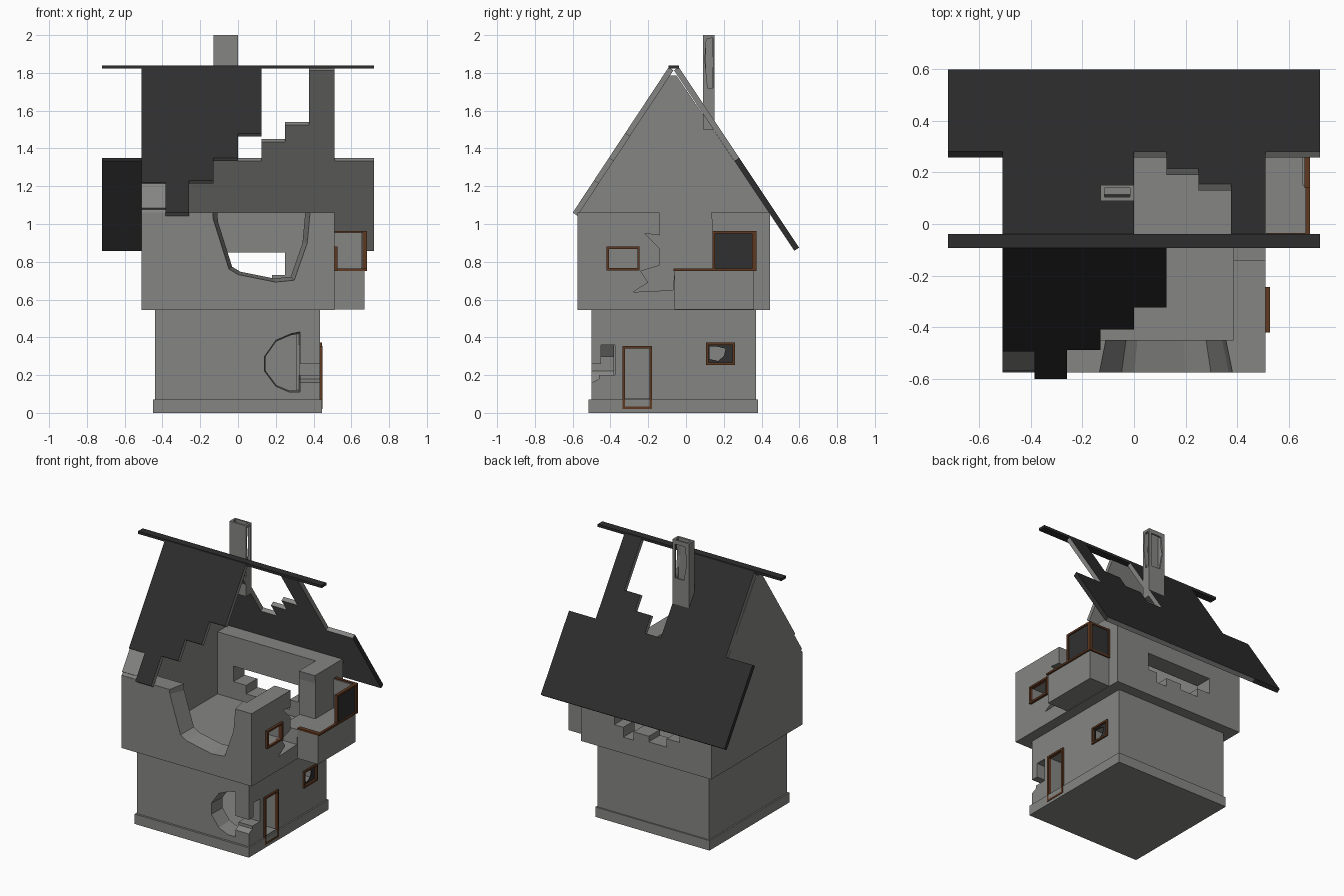
import bpy, bmesh
from mathutils import Vector


def material(name, rgb):
    m = bpy.data.materials.new(name)
    m.diffuse_color = (*rgb, 1)
    return m


STONE = material("grey stone", (0.235, 0.235, 0.23))
SLATE = material("dark slate", (0.027, 0.027, 0.027))
WOOD = material("brown wood", (0.11, 0.04, 0.015))
GLASS = material("dark glass", (0.03, 0.03, 0.03))


def loft(name, bottom, top, mat):
    """Solid between two matching 3D outlines."""
    bm = bmesh.new()
    a = [bm.verts.new(p) for p in bottom]
    b = [bm.verts.new(p) for p in top]
    bm.faces.new(a)
    bm.faces.new(b[::-1])
    for i in range(len(a)):
        j = (i + 1) % len(a)
        bm.faces.new((a[i], b[i], b[j], a[j]))
    bmesh.ops.recalc_face_normals(bm, faces=bm.faces)
    me = bpy.data.meshes.new(name)
    bm.to_mesh(me)
    bm.free()
    me.materials.append(mat)
    ob = bpy.data.objects.new(name, me)
    bpy.context.collection.objects.link(ob)
    return ob


def prism(name, pts, axis, lo, hi, mat=STONE, taper=1.0):
    """Outline extruded along an axis; taper scales the outline at hi."""
    c = sum((Vector(p) for p in pts), Vector((0, 0))) / len(pts)

    def place(p, d):
        return {'x': (d, p[0], p[1]), 'y': (p[0], d, p[1]), 'z': (p[0], p[1], d)}[axis]
    end = [c + (Vector(p) - c) * taper for p in pts]
    return loft(name, [place(p, lo) for p in pts], [place(p, hi) for p in end], mat)


def box(name, x, y, z, mat=STONE):
    return prism(name, [(x[0], y[0]), (x[1], y[0]), (x[1], y[1]), (x[0], y[1])], 'z', z[0], z[1], mat)


def cut(ob, cutters):
    """Subtract the cutters, then remove them."""
    for c in cutters:
        c.hide_render = True
        m = ob.modifiers.new("cut", 'BOOLEAN')
        m.operation, m.solver, m.object = 'DIFFERENCE', 'EXACT', c
    dg = bpy.context.evaluated_depsgraph_get()
    me = bpy.data.meshes.new_from_object(ob.evaluated_get(dg))
    ob.modifiers.clear()
    ob.data = me
    for c in cutters:
        bpy.data.objects.remove(c)
    return ob


def frame(name, axis, u, z, d, t=0.013):
    """Rectangular wooden frame facing along x or y."""
    def bar(part, uu, zz):
        if axis == 'x':
            box(name + part, d, uu, zz, WOOD)
        else:
            box(name + part, uu, d, zz, WOOD)
    bar("_bottom", u, (z[0], z[0] + t))
    bar("_top", u, (z[1] - t, z[1]))
    bar("_left", (u[0], u[0] + t), (z[0] + t, z[1] - t))
    bar("_right", (u[1] - t, u[1]), (z[0] + t, z[1] - t))


# Plinth and ground floor, with blasted front corner, door and window
box("plinth", (-0.45, 0.445), (-0.515, 0.38), (0, 0.07))
cut(box("ground_floor", (-0.44, 0.435), (-0.5, 0.37), (0.07, 0.545)), [
    box("room", (-0.32, 0.31), (-0.38, 0.25), (0.075, 0.5)),
    prism("breach", [(0.33, 0.43), (0.28, 0.42), (0.2, 0.385), (0.14, 0.3), (0.14, 0.22),
                     (0.2, 0.14), (0.27, 0.11), (0.33, 0.11)], 'y', -0.52, -0.36, taper=0.93),
    prism("corner", [(-0.52, 0.15), (-0.46, 0.18), (-0.46, 0.2), (-0.375, 0.2), (-0.375, 0.36),
                     (-0.45, 0.36), (-0.45, 0.26), (-0.52, 0.26)], 'x', 0.3, 0.46),
    box("doorway", (0.28, 0.5), (-0.323, -0.192), (0.076, 0.343)),
    box("window", (0.28, 0.5), (0.117, 0.248), (0.265, 0.36))])
frame("door_frame", 'x', (-0.335, -0.18), (0.02, 0.355), (0.425, 0.448))
frame("lower_window_frame", 'x', (0.105, 0.26), (0.253, 0.372), (0.425, 0.446))
cut(box("broken_pane", (0.425, 0.432), (0.117, 0.248), (0.265, 0.36), GLASS), [
    prism("pane_gap", [(0.125, 0.285), (0.17, 0.275), (0.2, 0.3), (0.21, 0.34), (0.17, 0.35),
                       (0.125, 0.352)], 'x', 0.4, 0.46)])

# Overhanging upper floor with broken front, right and back walls
cut(box("upper_floor", (-0.51, 0.51), (-0.575, 0.445), (0.545, 1.06)), [
    box("upper_room", (-0.385, 0.385), (-0.45, 0.32), (0.62, 1.2)),
    prism("front_breach", [(-0.14, 1.12), (-0.135, 1.03), (-0.05, 0.76), (0, 0.73), (0.2, 0.69),
                           (0.3, 0.7), (0.37, 0.9), (0.39, 1.12)], 'y', -0.59, -0.43, taper=0.87),
    prism("front_gap_top", [(-0.09, 1.15), (-0.08, 1.0), (0.32, 1.0), (0.34, 1.15)], 'y', -0.59, -0.43),
    prism("side_breach", [(-0.14, 1.15), (-0.14, 0.94), (-0.22, 0.95), (-0.14, 0.87), (-0.14, 0.78),
                          (-0.24, 0.75), (-0.2, 0.69), (-0.28, 0.64), (-0.07, 0.65), (-0.06, 0.75),
                          (0.14, 0.75), (0.14, 1.0), (0.12, 1.15)], 'x', 0.37, 0.53),
    prism("back_breach", [(-0.26, 0.85), (-0.26, 0.74), (-0.16, 0.74), (-0.16, 0.68), (-0.02, 0.68),
                          (-0.02, 0.72), (0.1, 0.72), (0.1, 0.66), (0.18, 0.66), (0.18, 0.73),
                          (0.25, 0.73), (0.25, 0.85)], 'y', 0.3, 0.47),
    box("upper_window", (0.37, 0.53), (-0.407, -0.258), (0.768, 0.867))])
frame("upper_window_frame", 'x', (-0.42, -0.245), (0.755, 0.88), (0.5, 0.527))

# Bay on the right side, with its remaining window corner
box("bay_base", (0.505, 0.67), (-0.06, 0.36), (0.547, 0.752))
box("bay_side_wall", (0.652, 0.668), (0.15, 0.36), (0.752, 0.955))
box("bay_back_wall", (0.51, 0.652), (0.342, 0.36), (0.752, 0.955))
box("bay_side_glass", (0.668, 0.673), (0.15, 0.36), (0.76, 0.95), GLASS)
box("bay_back_glass", (0.515, 0.668), (0.36, 0.365), (0.76, 0.95), GLASS)
frame("bay_side_frame", 'x', (0.14, 0.372), (0.752, 0.962), (0.66, 0.682))
frame("bay_back_frame", 'y', (0.511, 0.682), (0.752, 0.962), (0.35, 0.37))
box("bay_side_sill", (0.665, 0.682), (-0.065, 0.14), (0.752, 0.765), WOOD)
box("bay_front_sill", (0.511, 0.682), (-0.065, -0.035), (0.752, 0.765), WOOD)

# Left gable wall
prism("left_gable", [(-0.572, 1.06), (-0.09, 1.785), (-0.05, 1.785), (0.442, 1.06)], 'x', -0.51, -0.385)


def roof(name, pts, side, all_slate=False, mat=SLATE, sink=0.0, thick=0.03):
    """Sloped slab from an (x, z) outline; side -1 is front, +1 is back."""
    y0, slope = (-0.085, 1.515) if side < 0 else (-0.045, 1.5)
    n = Vector((0, side * slope, 1)).normalized()
    outer = [Vector((x, y0 + side * (1.84 - z) / slope, z)) - n * sink for x, z in pts]
    ob = loft(name, outer, [p - n * thick for p in outer], mat)
    ob.data.materials.append(STONE)
    # slate on the weather side and outer ends, stone below and on broken edges
    for f in ob.data.polygons:
        end = abs(f.normal.x) > 0.9 and abs(f.center.x) > 0.6
        f.material_index = 0 if all_slate or end or f.normal.dot(n) > 0.9 else 1
    return ob


# Stepped, broken roof slopes
roof("front_roof", [(-0.51, 1.83), (-0.51, 1.22), (-0.385, 1.22), (-0.385, 1.06), (-0.26, 1.06),
                    (-0.26, 1.23), (-0.13, 1.23), (-0.13, 1.35), (0, 1.35), (0, 1.48),
                    (0.125, 1.48), (0.125, 1.83)], -1)
roof("back_roof", [(-0.51, 1.83), (-0.51, 0.875), (0.72, 0.875), (0.72, 1.35), (0.51, 1.35),
                   (0.51, 1.83), (0.375, 1.83), (0.375, 1.54), (0.25, 1.54), (0.25, 1.45),
                   (0.125, 1.45), (0.125, 1.35), (0, 1.35), (0, 1.83)], 1)
roof("back_roof_left_wing", [(-0.72, 1.35), (-0.72, 0.875), (-0.51, 0.875), (-0.51, 1.35)], 1, True)
roof("exposed_eave", [(-0.51, 1.24), (-0.51, 1.09), (-0.385, 1.09), (-0.385, 1.24)], -1,
     mat=STONE, sink=0.012, thick=0.02)
box("ridge_beam", (-0.72, 0.72), (-0.092, -0.038), (1.822, 1.84), SLATE)

# Hollow chimney with cracked side and back
cut(box("chimney", (-0.13, 0), (0.09, 0.152), (1.5, 2.0)), [
    box("flue", (-0.115, -0.015), (0.105, 0.14), (1.6, 2.1)),
    prism("side_crack", [(0.108, 1.98), (0.1, 1.87), (0.115, 1.72), (0.142, 1.72), (0.142, 1.985)],
          'x', -0.03, 0.02),
    prism("back_crack", [(-0.1, 1.97), (-0.11, 1.85), (-0.09, 1.73), (-0.02, 1.73), (-0.02, 1.97)],
          'y', 0.13, 0.17)])
